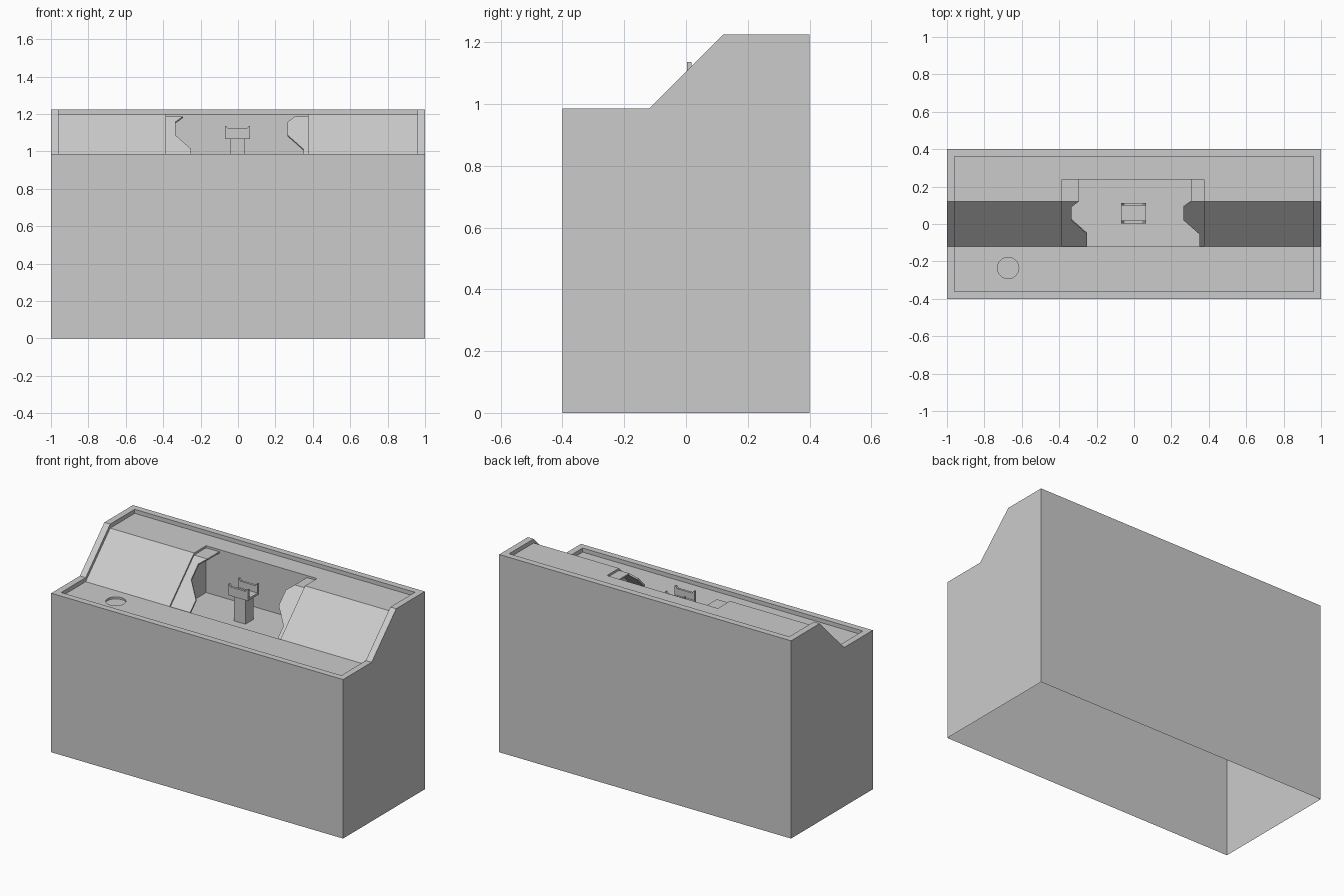
import bpy, bmesh, math

if "Cube" in bpy.data.objects:
    bpy.data.objects.remove(bpy.data.objects["Cube"])

RIM = 0.025      # depth of the sunken top panel
PLATE = 0.013    # extra depth of the cutout plate
SLOPE = [(-0.12, 0.985), (0.12, 1.225)]


def top_z(y):
    return min(max(1.105 + y, 0.985), 1.225)


def finish(name, bm):
    bmesh.ops.recalc_face_normals(bm, faces=bm.faces)
    me = bpy.data.meshes.new(name)
    bm.to_mesh(me)
    bm.free()
    ob = bpy.data.objects.new(name, me)
    bpy.context.collection.objects.link(ob)
    return ob


def prism(name, pts, a, b, axis='x'):
    """Extrude a profile: (y, z) along x, or (x, z) along y."""
    bm = bmesh.new()
    place = (lambda p, t: (t, p[0], p[1])) if axis == 'x' else (lambda p, t: (p[0], t, p[1]))
    face = bm.faces.new([bm.verts.new(place(p, a)) for p in pts])
    geo = bmesh.ops.extrude_face_region(bm, geom=[face])['geom']
    vec = (b - a, 0, 0) if axis == 'x' else (0, b - a, 0)
    bmesh.ops.translate(bm, vec=vec, verts=[g for g in geo if isinstance(g, bmesh.types.BMVert)])
    return finish(name, bm)


def box(name, x0, x1, y0, y1, z0, z1):
    return prism(name, [(y0, z0), (y1, z0), (y1, z1), (y0, z1)], x0, x1)


def cut(target, cutter):
    mod = target.modifiers.new("cut", 'BOOLEAN')
    mod.object, mod.operation, mod.solver = cutter, 'DIFFERENCE', 'EXACT'
    bpy.context.view_layer.objects.active = target
    bpy.ops.object.modifier_apply(modifier=mod.name)
    bpy.data.objects.remove(cutter)


# Stepped cabinet body
body = prism("cabinet_body", [(-0.4, 0), (-0.4, 0.985)] + SLOPE + [(0.4, 1.225), (0.4, 0)], -1, 1)

# Sunken top panel inside the rim
low = [(y, z - RIM) for y, z in SLOPE]
cut(body, prism("panel_cutter", [(-0.36, 1.5), (-0.36, 0.96)] + low + [(0.36, 1.2), (0.36, 1.5)], -0.96, 0.96))

# Pocket in the slope, and shallow round recess on the front ledge
cut(body, box("pocket_cutter", -0.385, 0.375, -0.12, 0.238, 0.91, 1.5))
bpy.ops.mesh.primitive_cylinder_add(vertices=32, radius=0.057, depth=0.1, location=(-0.673, -0.235, 0.998))
cut(body, bpy.context.object)

# The cabinet is open underneath
bm = bmesh.new()
bm.from_mesh(body.data)
under = [f for f in bm.faces if f.calc_center_median().z < 0.001]
bmesh.ops.delete(bm, geom=under, context='FACES_ONLY')
bm.to_mesh(body.data)
bm.free()

# Notched plates either side of the pocket opening
notch = [(-0.25, -0.12), (-0.25, -0.055), (-0.335, 0.02), (-0.335, 0.09), (-0.295, 0.12), (-0.295, 0.238)]
for name, outer, shift in (("left_pocket_plate", -0.385, 0), ("right_pocket_plate", 0.375, 0.6)):
    bm = bmesh.new()
    rows = [[bm.verts.new((x, y, top_z(y) - RIM - PLATE)) for x in (outer, nx + shift)] for nx, y in notch]
    for r, s in zip(rows, rows[1:]):
        bm.faces.new((r[0], r[1], s[1], s[0]))
    bmesh.ops.recalc_face_normals(bm, faces=bm.faces)
    if sum(f.normal.z for f in bm.faces) < 0:
        bmesh.ops.reverse_faces(bm, faces=bm.faces)
    me = bpy.data.meshes.new(name)
    bm.to_mesh(me)
    bm.free()
    plate = bpy.data.objects.new(name, me)
    bpy.context.collection.objects.link(plate)
    mod = plate.modifiers.new("thickness", 'SOLIDIFY')
    mod.thickness, mod.offset = 0.01, -1

# Cradle post in the pocket
box("cradle_post", -0.043, 0.037, 0.02, 0.1, 0.91, 1.07)
box("cradle_base", -0.07, 0.065, 0.004, 0.113, 1.067, 1.08)

# Horned end plates of the cradle
horn = [(-0.07, 1.07), (-0.07, 1.136), (-0.063, 1.136), (-0.053, 1.122),
        (0.048, 1.122), (0.058, 1.136), (0.065, 1.136), (0.065, 1.07)]
for name, y0, y1 in (("cradle_front", 0.004, 0.018), ("cradle_back", 0.099, 0.113)):
    prism(name, horn, y0, y1, 'y')
